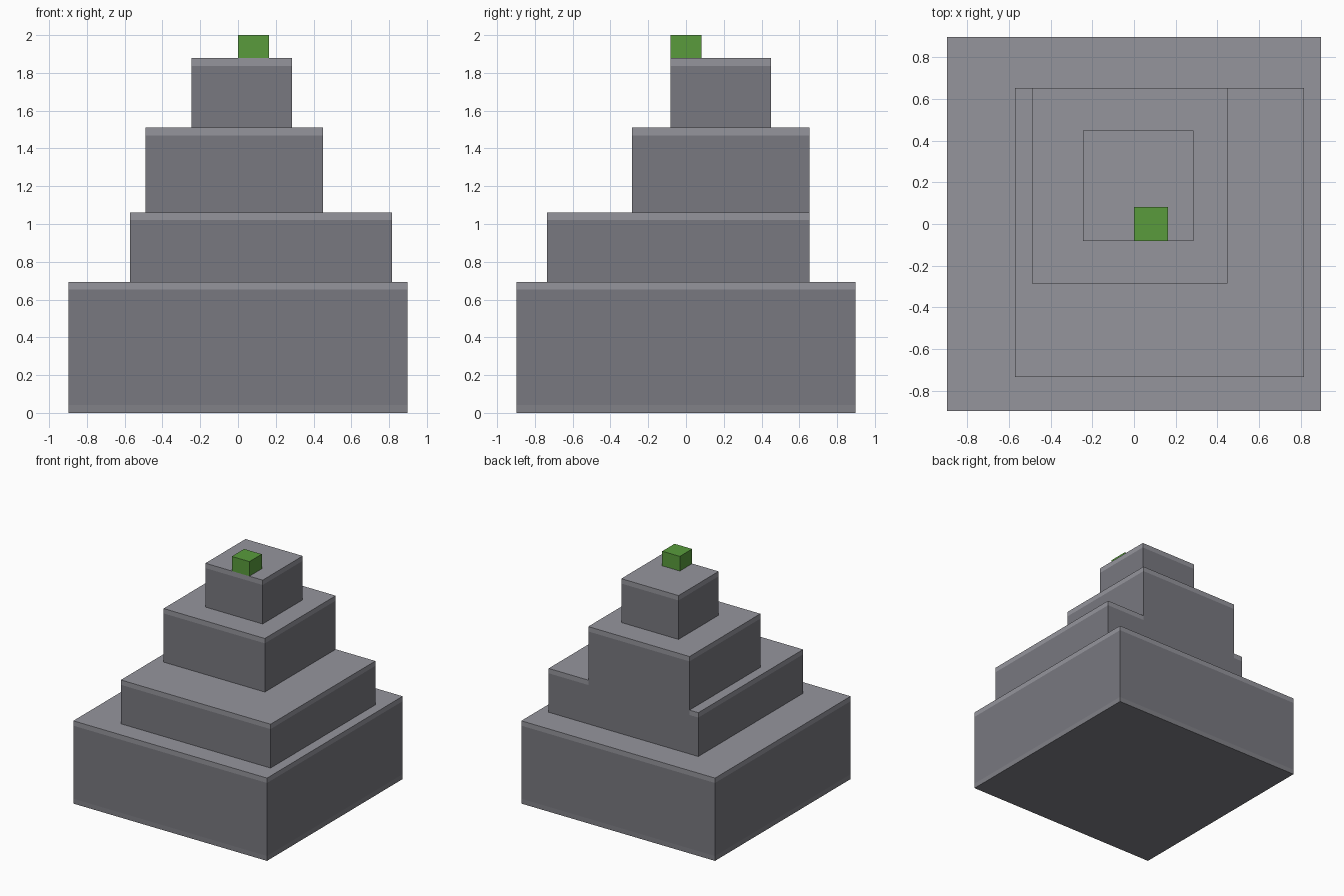
import bpy, bmesh

if "Cube" in bpy.data.objects:
    bpy.data.objects.remove(bpy.data.objects["Cube"])

U = 2 / 49  # one block; every size below is in blocks


def material(name, color):
    m = bpy.data.materials.new(name)
    m.diffuse_color = (*color, 1)
    m.use_nodes = True
    m.node_tree.nodes["Principled BSDF"].inputs["Base Color"].default_value = m.diffuse_color
    return m


STONE = material("stone", (0.19, 0.19, 0.215))
PALE = material("pale_stone", (0.30, 0.30, 0.335))
FOOT = material("foot_stone", (0.22, 0.22, 0.245))
GREEN = material("green", (0.10, 0.33, 0.045))


def prism(name, outline, z0, z1, mat):
    """Extrude a counter-clockwise outline from z0 to z1."""
    bm = bmesh.new()
    face = bm.faces.new([bm.verts.new((x * U, y * U, z0 * U)) for x, y in outline])
    top = bmesh.ops.extrude_face_region(bm, geom=[face], use_keep_orig=True)
    verts = [g for g in top["geom"] if isinstance(g, bmesh.types.BMVert)]
    bmesh.ops.translate(bm, verts=verts, vec=(0, 0, (z1 - z0) * U))
    bmesh.ops.recalc_face_normals(bm, faces=bm.faces)
    mesh = bpy.data.meshes.new(name)
    bm.to_mesh(mesh)
    bm.free()
    mesh.materials.append(mat)
    obj = bpy.data.objects.new(name, mesh)
    bpy.context.collection.objects.link(obj)
    return obj


def rect(x0, x1, y0, y1):
    return [(x0, y0), (x1, y0), (x1, y1), (x0, y1)]


# Base tier: foot course, wall, pale top course
base = rect(-22, 22, -22, 22)
prism("base_foot", base, 0, 1, FOOT)
prism("base_wall", base, 1, 16, STONE)
prism("base_cap", base, 16, 17, PALE)

# Second tier; its cap is notched at the back where the third tier is flush
second = rect(-14, 20, -18, 16)
prism("second_wall", second, 17, 25, STONE)
prism("second_cap", [(-14, -18), (20, -18), (20, 16), (11, 16),
                     (11, -7), (-12, -7), (-12, 16), (-14, 16)], 25, 26, PALE)

# Third tier, reaching down through the notch
third = rect(-12, 11, -7, 16)
prism("third_wall", third, 25, 36, STONE)
prism("third_cap", third, 36, 37, PALE)

# Top tier
top = rect(-6, 7, -2, 11)
prism("top_wall", top, 37, 45, STONE)
prism("top_cap", top, 45, 46, PALE)

# Green block on the summit
prism("summit_block", rect(0, 4, -2, 2), 46, 49, GREEN)
